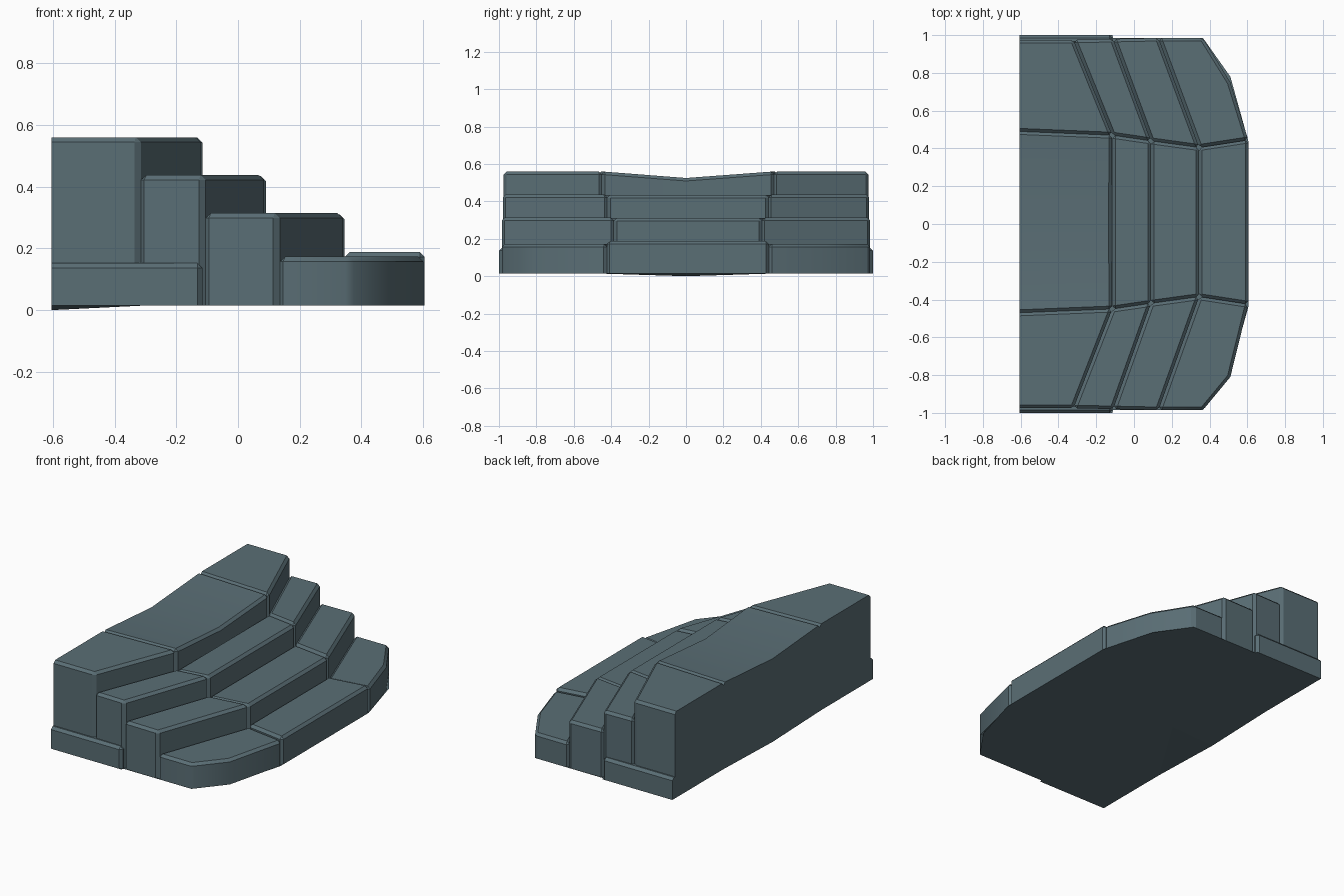
import bpy, bmesh, math

if "Cube" in bpy.data.objects:
    bpy.data.objects.remove(bpy.data.objects["Cube"])

stone = bpy.data.materials.new("slate_grey")
stone.diffuse_color = (0.102, 0.156, 0.178, 1)
stone.use_nodes = True
stone.node_tree.nodes["Principled BSDF"].inputs["Base Color"].default_value = stone.diffuse_color
BACK, FLOOR = -0.605, 0.015


def finish(bm, name):
    bmesh.ops.recalc_face_normals(bm, faces=bm.faces)
    me = bpy.data.meshes.new(name)
    bm.to_mesh(me)
    bm.free()
    me.materials.append(stone)
    ob = bpy.data.objects.new(name, me)
    bpy.context.collection.objects.link(ob)
    return ob


def block(name, outline, top, bevel=0.016, dip=None):
    """Open-bottomed prism with chamfered top and corner edges; dip = (i, j)
    gives two outline points joined by a sunken crease across the top."""
    bm = bmesh.new()
    n = len(outline)
    lo = [bm.verts.new((x, y, FLOOR)) for x, y in outline]
    hi = [bm.verts.new((x, y, top)) for x, y in outline]
    for i in range(n):
        j = (i + 1) % n
        bm.faces.new((lo[i], lo[j], hi[j], hi[i]))
    if dip:
        i, j = dip
        bm.faces.new(hi[i:j + 1])
        bm.faces.new(hi[j:] + hi[:i + 1])
        hi[i].co.z = hi[j].co.z = top - 0.035
        lo[j].co.z = 0
    else:
        bm.faces.new(hi)
    bmesh.ops.recalc_face_normals(bm, faces=bm.faces)
    edges = [e for e in bm.edges if len(e.link_faces) == 2
             and not all(v.co.x < BACK + 0.01 for v in e.verts)
             and e.calc_face_angle() > math.radians(40)]
    bmesh.ops.bevel(bm, geom=edges, offset=bevel, segments=1,
                    affect='EDGES', clamp_overlap=True)
    ob = finish(bm, name)
    bpy.context.view_layer.objects.active = ob
    ob.select_set(True)
    bpy.ops.object.shade_smooth_by_angle(angle=math.radians(28))
    ob.select_set(False)


# joints between centre and wing blocks, and outer wing corners, back to front
joints = [(BACK, 0.48), (-0.115, 0.46), (0.09, 0.43), (0.345, 0.395), (0.605, 0.435)]
outers = [(BACK, 0.975), (-0.32, 0.975), (-0.11, 0.98), (0.13, 0.985), (0.365, 0.985)]
names = ["top", "third", "second", "bottom"]
centre_z = [0.56, 0.435, 0.31, 0.188]
wing_z = [0.56, 0.438, 0.315, 0.173]


def side(p, s):
    return (p[0], s * p[1] + 0.01)


# four tiers, each a centre block and two angled wings
for k, name in enumerate(names):
    a, b = joints[k], joints[k + 1]
    centre = [side(a, -1), side(b, -1), side(b, 1), side(a, 1)]
    if k == 0:
        centre = centre[:2] + [(-0.12, 0)] + centre[2:] + [(BACK, 0)]
    block(name + "_step_centre", centre, centre_z[k], dip=(2, 5) if k == 0 else None)
    for s, label in ((-1, "front"), (1, "rear")):
        oa = (outers[k][0], s * outers[k][1])
        ob_ = (outers[k + 1][0], s * outers[k + 1][1])
        wing = [side(a, s), side(b, s)]
        if k == 3:
            wing.append((0.51, 0.75 if s > 0 else -0.81))
        wing += [ob_, oa]
        block(f"{name}_step_{label}_wing", wing, wing_z[k])

# low ledges along both ends
for s, label in ((-1, "front"), (1, "rear")):
    block(label + "_ledge", [(BACK, s * 0.95), (-0.115, s * 0.95),
                             (-0.115, s), (BACK, s)], 0.152)

# underside with a shallow bulge at the back
bm = bmesh.new()
half = [(BACK, 0.49), (BACK, 1), (-0.115, 1), (-0.11, 0.985), (0.365, 0.985),
        (0.51, 0.78), (0.605, 0.44)]
ring = half + [(x, -y) for x, y in reversed(half)] + [(-0.3, 0)]
vs = [bm.verts.new((x, y, FLOOR)) for x, y in ring]
bm.faces.new(vs)
low = bm.verts.new((BACK, 0, 0))
bm.faces.new((vs[0], vs[-1], low))
bm.faces.new((vs[-1], vs[-2], low))
finish(bm, "underside")
